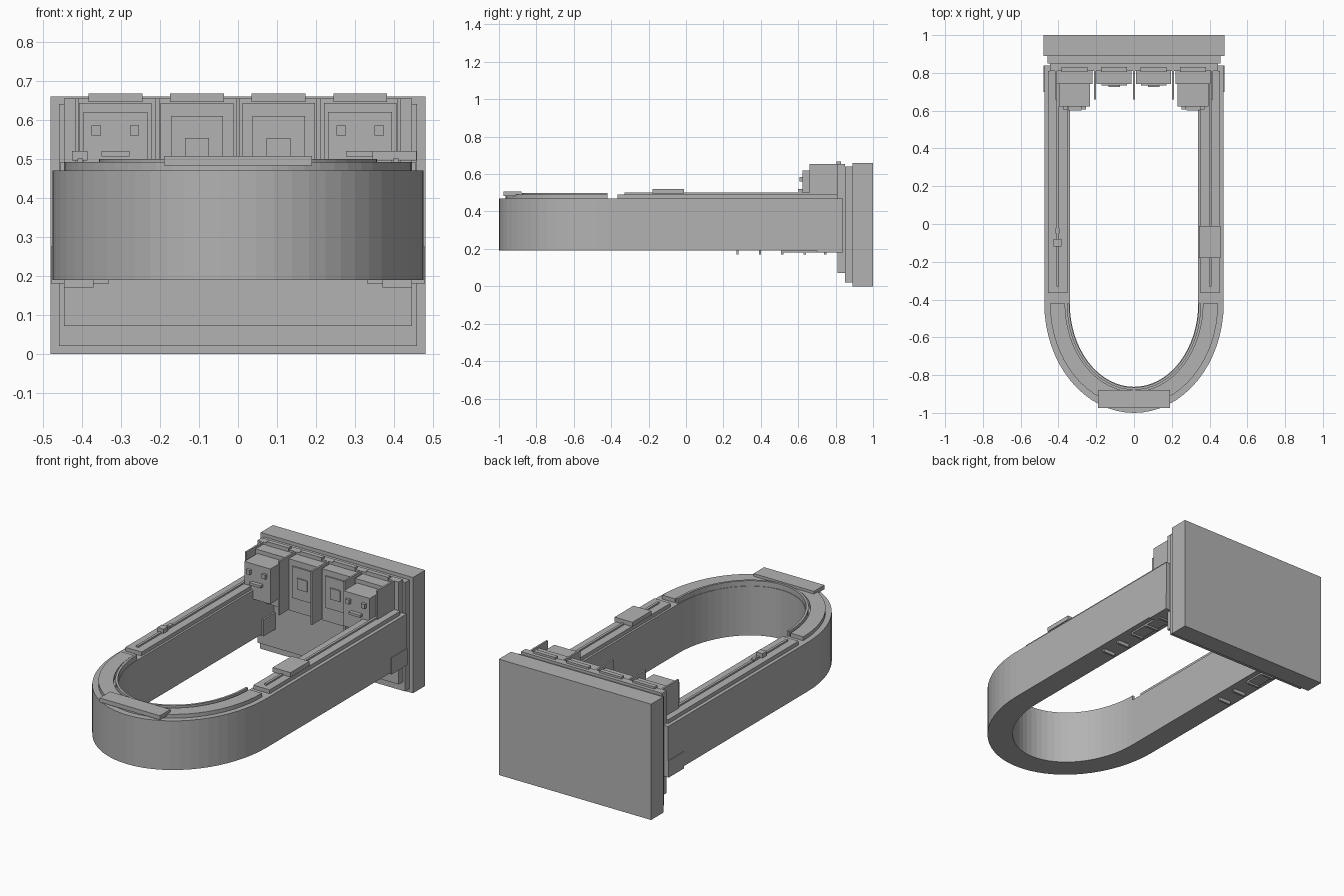
import bpy, bmesh, math

if "Cube" in bpy.data.objects:
    bpy.data.objects.remove(bpy.data.objects["Cube"])

# One flat grey for the whole model
grey = bpy.data.materials.new("plain grey")
grey.diffuse_color = (0.45, 0.45, 0.45, 1)
grey.use_nodes = True
grey.node_tree.nodes["Principled BSDF"].inputs["Base Color"].default_value = grey.diffuse_color


def finish(name, bm):
    bmesh.ops.recalc_face_normals(bm, faces=bm.faces)
    me = bpy.data.meshes.new(name)
    bm.to_mesh(me)
    bm.free()
    me.materials.append(grey)
    ob = bpy.data.objects.new(name, me)
    bpy.context.collection.objects.link(ob)
    return ob


def box(name, x0, x1, y0, y1, z0, z1):
    bm = bmesh.new()
    bmesh.ops.create_cube(bm, size=1)
    for v in bm.verts:
        v.co = ((x0 + x1) / 2 + v.co.x * (x1 - x0),
                (y0 + y1) / 2 + v.co.y * (y1 - y0),
                (z0 + z1) / 2 + v.co.z * (z1 - z0))
    return finish(name, bm)


def pair(name, x0, x1, *yz):
    box(name + "_right", x0, x1, *yz)
    box(name + "_left", -x1, -x0, *yz)


def u_path(rx, ry, end):
    """Half ellipse round the front, with optional straight legs back to y = end."""
    n, cy = 32, -0.42
    pts = [(-rx * math.cos(math.pi * i / n), cy - ry * math.sin(math.pi * i / n))
           for i in range(n + 1)]
    if end > cy:
        pts = [(-rx, end)] + pts + [(rx, end)]
    return pts


def u_band(name, outer, inner, z0, z1, end=-0.42):
    bm = bmesh.new()
    rows = []
    for (xo, yo), (xi, yi) in zip(u_path(*outer, end), u_path(*inner, end)):
        rows.append([bm.verts.new(c) for c in
                     ((xo, yo, z0), (xo, yo, z1), (xi, yi, z1), (xi, yi, z0))])
    for a, b in zip(rows, rows[1:]):
        for k in range(4):
            bm.faces.new((a[k], a[(k + 1) % 4], b[(k + 1) % 4], b[k]))
    bm.faces.new(rows[0])
    bm.faces.new(rows[-1])
    return finish(name, bm)


# Stepped back wall
box("back_plate", -0.48, 0.48, 0.89, 1.0, 0, 0.66)
box("middle_plate", -0.458, 0.458, 0.85, 0.89, 0.02, 0.64)
box("front_wall_plate", -0.445, 0.445, 0.81, 0.85, 0.072, 0.655)

# U-shaped loop and its raised trims
u_band("loop_body", (0.475, 0.58), (0.34, 0.442), 0.19, 0.47, 0.84)
u_band("curved_top_trim", (0.445, 0.545), (0.365, 0.467), 0.47, 0.492)
u_band("curved_inner_lip", (0.356, 0.458), (0.343, 0.445), 0.47, 0.5)
pair("straight_top_trim", 0.352, 0.455, -0.365, 0.81, 0.47, 0.492)
pair("straight_rail", 0.397, 0.411, -0.33, 0.81, 0.49, 0.501)
box("front_cap", -0.19, 0.19, -0.975, -0.88, 0.483, 0.507)
box("side_cap", 0.345, 0.457, -0.18, -0.01, 0.495, 0.52)
box("large_knob", -0.425, -0.385, -0.12, -0.08, 0.495, 0.52)
box("small_knob", -0.415, -0.395, -0.05, -0.02, 0.495, 0.508)

# Brackets and bars where the legs meet the wall
pair("leg_bracket", 0.33, 0.479, 0.70, 0.84, 0.18, 0.275)
pair("underside_plate", 0.37, 0.445, 0.515, 0.70, 0.181, 0.195)
for i, y in enumerate((0.275, 0.395, 0.515, 0.635, 0.745)):
    pair(f"underside_bar_{i}", 0.37, 0.445, y - 0.006, y + 0.006, 0.171, 0.195)

# Row of four bays with thin dividers
for i in range(5):
    x = -0.413 + 0.2065 * i
    box(f"divider_{i}", x - 0.005, x + 0.005, 0.66, 0.815, 0.35, 0.655)
for i in range(4):
    x = -0.314 + 0.209 * i
    box(f"bay_panel_{i}", x - 0.093, x + 0.093, 0.74, 0.815, 0.35, 0.643)
    box(f"bay_cap_{i}", x - 0.069, x + 0.069, 0.805, 0.83, 0.645, 0.667)
    if i in (1, 2):
        # Screens in the middle bays
        box(f"screen_{i}", x - 0.067, x + 0.067, 0.732, 0.745, 0.43, 0.61)
        box(f"screen_centre_{i}", x - 0.031, x + 0.031, 0.725, 0.74, 0.49, 0.553)
    else:
        # Blocky heads in the outer bays
        box(f"head_{i}", x - 0.082, x + 0.082, 0.622, 0.745, 0.42, 0.62)
        for s in (-1, 1):
            ex = x + s * 0.049
            box(f"eye_{i}_{s}", ex - 0.012, ex + 0.012, 0.606, 0.625, 0.56, 0.585)
        box(f"mouth_{i}", x - 0.036, x + 0.036, 0.6, 0.625, 0.506, 0.52)
